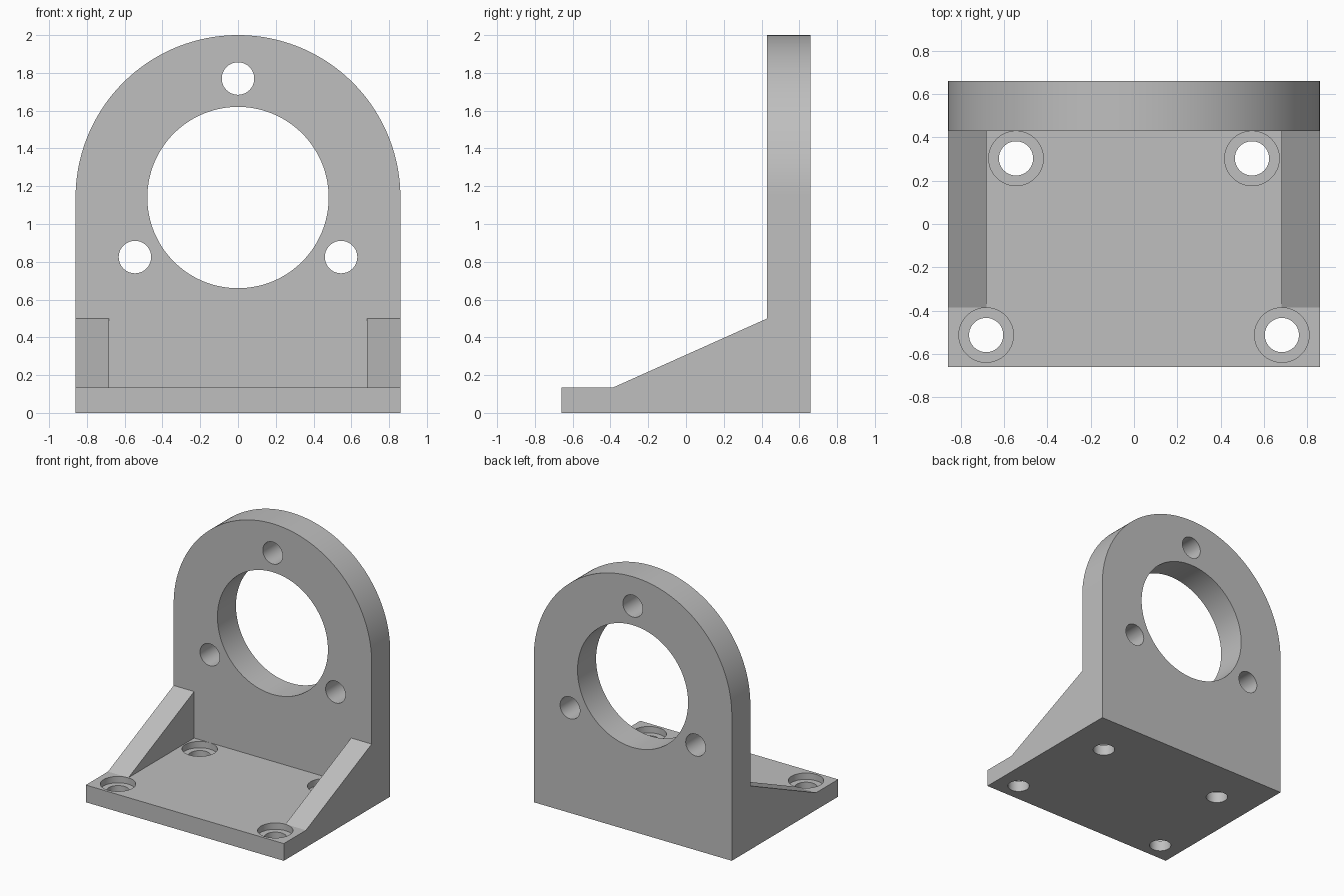
import bpy, bmesh, math
from mathutils import Matrix

cube = bpy.data.objects.get("Cube")
if cube:
    bpy.data.objects.remove(cube, do_unlink=True)

HALF_W, HALF_D = 0.86, 0.66      # overall half width and half depth
BASE_T, PLATE_Y = 0.135, 0.43    # base thickness, front of the upright plate
AXIS_Z = 1.14                    # height of the main bore

grey = bpy.data.materials.new("plain grey")
grey.use_nodes = True
colour = (0.52, 0.52, 0.52, 1)
grey.diffuse_color = colour
grey.node_tree.nodes["Principled BSDF"].inputs["Base Color"].default_value = colour


def finish(name, bm):
    bmesh.ops.recalc_face_normals(bm, faces=bm.faces)
    mesh = bpy.data.meshes.new(name)
    bm.to_mesh(mesh)
    bm.free()
    mesh.materials.append(grey)
    obj = bpy.data.objects.new(name, mesh)
    bpy.context.collection.objects.link(obj)
    return obj


def extrude(name, points, offset):
    """Extrude a closed 3D outline along an offset vector."""
    bm = bmesh.new()
    face = bm.faces.new([bm.verts.new(p) for p in points])
    result = bmesh.ops.extrude_face_region(bm, geom=[face], use_keep_orig=True)
    verts = [v for v in result["geom"] if isinstance(v, bmesh.types.BMVert)]
    bmesh.ops.translate(bm, verts=verts, vec=offset)
    return finish(name, bm)


def drill(obj, centre, radius, depth, along_y=False, segments=64):
    """Cut a round hole centred on a point."""
    bm = bmesh.new()
    matrix = Matrix.Translation(centre)
    if along_y:
        matrix = matrix @ Matrix.Rotation(math.pi / 2, 4, "X")
    bmesh.ops.create_cone(bm, cap_ends=True, segments=segments, radius1=radius,
                          radius2=radius, depth=depth, matrix=matrix)
    cutter = finish("hole_cutter", bm)
    cutter.hide_render = True
    mod = obj.modifiers.new("hole", "BOOLEAN")
    mod.operation, mod.solver, mod.object = "DIFFERENCE", "EXACT", cutter
    graph = bpy.context.evaluated_depsgraph_get()
    mesh = bpy.data.meshes.new_from_object(obj.evaluated_get(graph))
    obj.modifiers.clear()
    obj.data = mesh
    bpy.data.objects.remove(cutter, do_unlink=True)


# Base plate with four counterbored mounting holes
base = extrude("base_plate", [(-HALF_W, -HALF_D, 0), (HALF_W, -HALF_D, 0),
                              (HALF_W, PLATE_Y, 0), (-HALF_W, PLATE_Y, 0)],
               (0, 0, BASE_T))
for side in (-1, 1):
    for x, y in ((0.683, -0.513), (0.545, 0.303)):
        drill(base, (side * x, y, BASE_T), 0.126, 0.1)
        drill(base, (side * x, y, 0), 0.079, 1)

# Upright plate with a round top, main bore and three bolt holes
arc = [(HALF_W * math.cos(math.pi * i / 96), PLATE_Y,
        AXIS_Z + HALF_W * math.sin(math.pi * i / 96)) for i in range(97)]
plate = extrude("upright_plate",
                [(-HALF_W, PLATE_Y, 0), (HALF_W, PLATE_Y, 0)] + arc,
                (0, HALF_D - PLATE_Y, 0))
drill(plate, (0, 0.5, AXIS_Z), 0.48, 1, True, 128)
for degrees in (90, 210, 330):
    a = math.radians(degrees)
    drill(plate, (0.63 * math.cos(a), 0.5, AXIS_Z + 0.63 * math.sin(a)),
          0.086, 1, True)

# Triangular side ribs
parts = [base, plate]
for side, name in ((-1, "right_rib"), (1, "left_rib")):
    x = side * HALF_W
    parts.append(extrude(name, [(x, -0.385, BASE_T), (x, PLATE_Y, BASE_T),
                                (x, PLATE_Y, 0.5)], (-side * 0.178, 0, 0)))

# Smooth the round walls while keeping edges sharp
bpy.ops.object.select_all(action="DESELECT")
for part in parts:
    part.select_set(True)
bpy.context.view_layer.objects.active = plate
bpy.ops.object.shade_smooth_by_angle(angle=math.radians(30))
